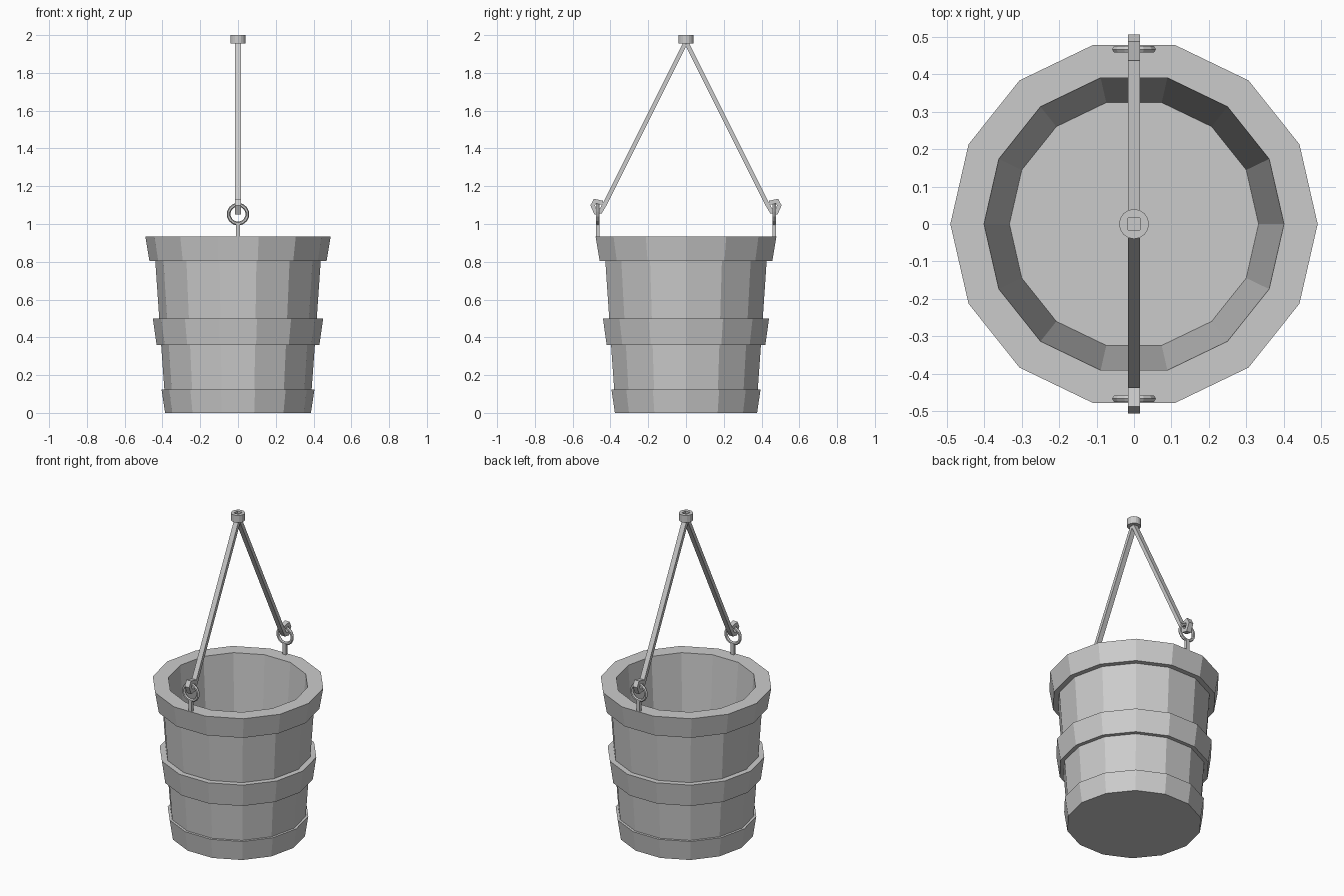
import bpy, bmesh, math
from mathutils import Vector, Matrix

cube = bpy.data.objects.get("Cube")
if cube:
    bpy.data.objects.remove(cube, do_unlink=True)

grey = bpy.data.materials.new("plain grey")
grey.use_nodes = True
COLOUR = (0.6, 0.6, 0.6, 1)
grey.diffuse_color = COLOUR
grey.node_tree.nodes["Principled BSDF"].inputs["Base Color"].default_value = COLOUR


def finish(bm, name):
    bmesh.ops.recalc_face_normals(bm, faces=bm.faces)
    mesh = bpy.data.meshes.new(name)
    bm.to_mesh(mesh)
    bm.free()
    mesh.materials.append(grey)
    obj = bpy.data.objects.new(name, mesh)
    bpy.context.collection.objects.link(obj)
    return obj


def lathe(name, profile, sides):
    """Revolve (radius, z) pairs around z and cap both ends."""
    bm = bmesh.new()
    rings = []
    for r, z in profile:
        rings.append([bm.verts.new((r * math.cos(math.tau * i / sides),
                                    r * math.sin(math.tau * i / sides), z))
                      for i in range(sides)])
    for a, b in zip(rings, rings[1:]):
        for i in range(sides):
            j = (i + 1) % sides
            bm.faces.new((a[i], a[j], b[j], b[i]))
    bm.faces.new(rings[0])
    bm.faces.new(rings[-1])
    return finish(bm, name)


def strip(name, path, width, thick, side):
    """Sweep a rectangular bar along (y, z) points; side mirrors it in y."""
    bm = bmesh.new()
    pts = [Vector(p) for p in path]
    rings = []
    for i, p in enumerate(pts):
        before = (p - pts[i - 1]).normalized() if i else None
        after = (pts[i + 1] - p).normalized() if i < len(pts) - 1 else None
        d = ((before or after) + (after or before)).normalized()
        n = Vector((-d.y, d.x))
        mitre = 1 / max(0.6, d.dot(after or before))
        ring = []
        for sx, sn in ((-1, -1), (1, -1), (1, 1), (-1, 1)):
            q = p + n * sn * thick / 2 * mitre
            ring.append(bm.verts.new((sx * width / 2, q.x * side, q.y)))
        rings.append(ring)
    for a, b in zip(rings, rings[1:]):
        for i in range(4):
            j = (i + 1) % 4
            bm.faces.new((a[i], a[j], b[j], b[i]))
    bm.faces.new(rings[0])
    bm.faces.new(rings[-1])
    return finish(bm, name)


def eye_ring(name, y, z, major, minor, sides=14, tube=6):
    """Upright ring facing the front, with a square stem into the rim."""
    bm = bmesh.new()
    loops = []
    for i in range(sides):
        a = math.tau * i / sides
        loop = []
        for k in range(tube):
            t = math.tau * k / tube
            r = major + minor * math.cos(t)
            loop.append(bm.verts.new((r * math.sin(a), y + minor * math.sin(t),
                                      z + r * math.cos(a))))
        loops.append(loop)
    for i in range(sides):
        a, b = loops[i], loops[(i + 1) % sides]
        for k in range(tube):
            m = (k + 1) % tube
            bm.faces.new((a[k], a[m], b[m], b[k]))
    low, high = 0.92, z - major
    bmesh.ops.create_cube(bm, size=1, matrix=Matrix.Translation((0, y, (low + high) / 2))
                          @ Matrix.Diagonal((0.022, 0.018, high - low, 1)))
    return finish(bm, name)


# Bucket: bottom hoop, staves, middle hoop, staves, rim, then the inside
lathe("bucket", [
    (0.386, 0), (0.405, 0.125), (0.39, 0.125),
    (0.407, 0.36), (0.431, 0.36), (0.451, 0.5), (0.417, 0.5),
    (0.438, 0.805), (0.469, 0.805), (0.491, 0.935),
    (0.401, 0.935), (0.333, 0.03)], 14)

# Handle bars with hooked ends, and the rings they hang on
for side, label in ((-1, "front"), (1, "back")):
    strip(label + "_handle_bar",
          [(0.005, 1.955), (0.43, 1.105), (0.453, 1.066), (0.478, 1.062),
           (0.494, 1.098), (0.482, 1.121), (0.44, 1.112)], 0.031, 0.022, side)
    eye_ring(label + "_ring", side * 0.467, 1.052, 0.05, 0.01)

# Knob joining the bars, with a small square socket in its top
lathe("handle_knob", [(0.04, 1.955), (0.04, 2.0)], 16)
knob = bpy.data.objects["handle_knob"]
bpy.ops.mesh.primitive_cube_add(size=1, location=(0, 0, 2.0))
cutter = bpy.context.object
cutter.name = "socket_cutter"
cutter.scale = (0.033, 0.033, 0.03)
cutter.hide_render = True
cutter.hide_set(True)
cutter.display_type = 'WIRE'
cutter.data.materials.append(grey)
socket = knob.modifiers.new("socket", 'BOOLEAN')
socket.operation = 'DIFFERENCE'
socket.object = cutter
